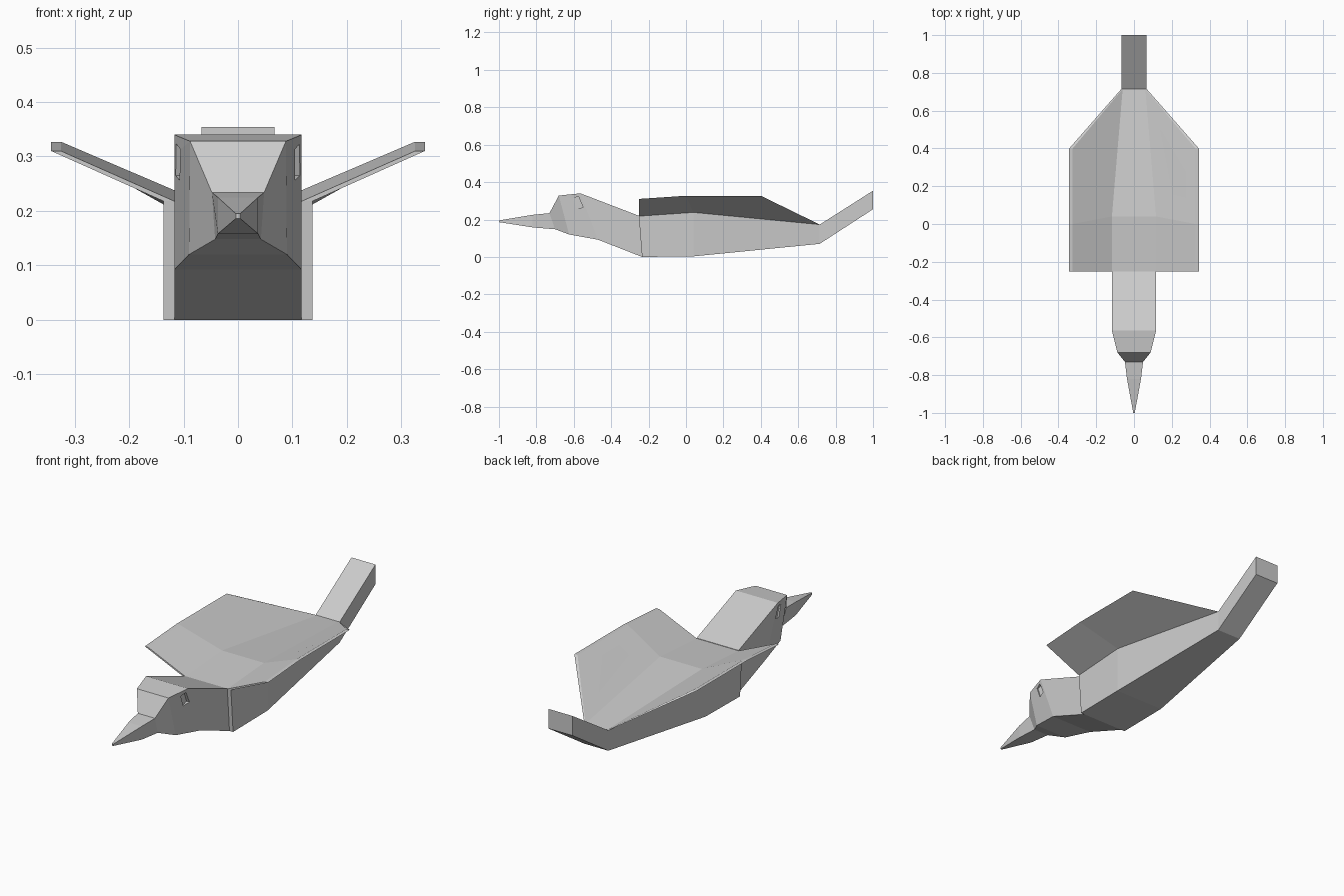
import bpy, bmesh

if "Cube" in bpy.data.objects:
    bpy.data.objects.remove(bpy.data.objects["Cube"])


def loft(name, rings):
    """Skin a row of equal-length point rings and cap both ends."""
    bm = bmesh.new()
    rows = [[bm.verts.new(p) for p in ring] for ring in rings]
    n = len(rows[0])
    for a, b in zip(rows, rows[1:]):
        for i in range(n):
            j = (i + 1) % n
            bm.faces.new((a[i], a[j], b[j], b[i]))
    bm.faces.new(rows[0])
    bm.faces.new(rows[-1])
    bmesh.ops.recalc_face_normals(bm, faces=bm.faces)
    mesh = bpy.data.meshes.new(name)
    bm.to_mesh(mesh)
    bm.free()
    obj = bpy.data.objects.new(name, mesh)
    bpy.context.collection.objects.link(obj)
    return obj


def section(yt, zt, wt, yb, zb, wb):
    """Four-cornered section from a top edge and a bottom edge."""
    return [(-wt, yt, zt), (wt, yt, zt), (wb, yb, zb), (-wb, yb, zb)]


# Beak, head and neck in one run
head = loft("head_and_beak", [section(*s) for s in (
    (-1.0, .195, .004, -1.0, .186, .004),
    (-.82, .225, .037, -.82, .158, .037),
    (-.73, .234, .048, -.70, .148, .042),
    (-.68, .328, .088, -.625, .12, .09),
    (-.565, .34, .117, -.47, .092, .117),
    (-.252, .22, .117, -.235, 0, .117),
)])

# Body and upturned tail
loft("body_and_tail", [section(*s) for s in (
    (-.252, .218, .137, -.235, 0, .137),
    (.04, .238, .137, .04, .003, .137),
    (.715, .173, .067, .715, .07, .067),
    (1.0, .354, .067, 1.0, .255, .067),
)])

# Thin raised wings rising from the rim of the back
wing = loft("wing", [
    [(ri, ry, rz), (ro, ry, rz), (.343, ty, tz), (.325, ty, tz)]
    for ri, ro, ry, rz, ty, tz in (
        (.117, .137, -.252, .218, -.252, .31),
        (.117, .137, .04, .238, .0, .327),
        (.06, .067, .715, .173, .4, .327),
    )])
wing.modifiers.new("mirror", 'MIRROR')

# Slanted eye sockets cut into both sides of the head
eye = [(-.605, .313), (-.575, .323), (-.55, .265), (-.585, .256)]
for side, label in ((1, "left"), (-1, "right")):
    cutter = loft("eye_cutter_" + label,
                  [[(side * x, y, z) for y, z in eye] for x in (.099, .14)])
    cutter.hide_render = True
    cutter.hide_viewport = True
    cut = head.modifiers.new("eye_" + label, 'BOOLEAN')
    cut.operation = 'DIFFERENCE'
    cut.solver = 'EXACT'
    cut.object = cutter
